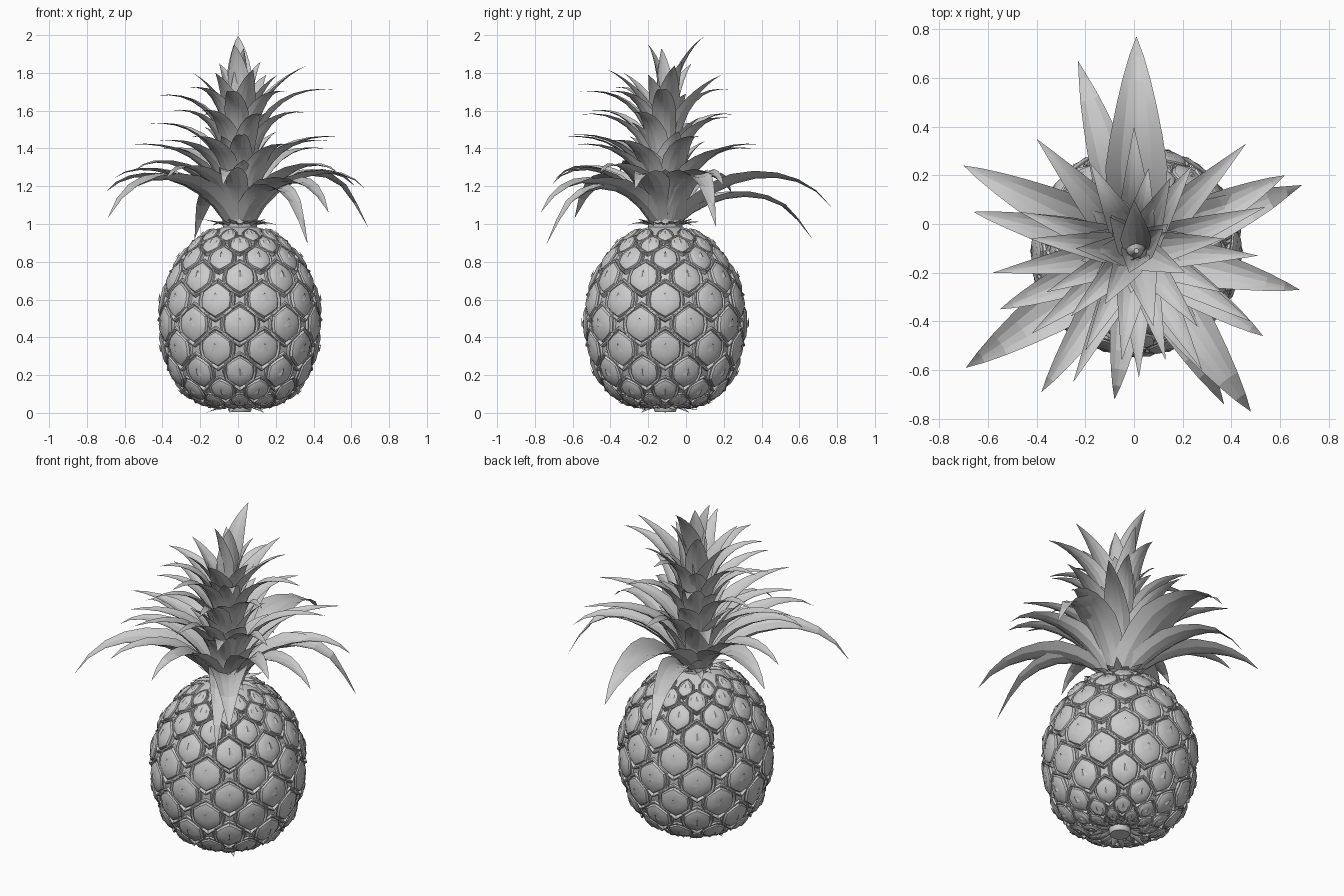
import bpy, bmesh
from math import sin, cos, pi, radians, hypot
from mathutils import Vector

if "Cube" in bpy.data.objects:
    bpy.data.objects.remove(bpy.data.objects["Cube"])

AX, AY = 0.01, -0.11          # fruit axis
PROFILE = [(0.05, 0.05), (0.12, 0.035), (0.2, 0.055), (0.285, 0.11), (0.352, 0.2), (0.393, 0.32),
           (0.415, 0.46), (0.408, 0.58), (0.375, 0.7), (0.315, 0.81), (0.238, 0.9), (0.15, 0.965), (0.05, 0.995)]


def finish(name, bm, angle=40):
    bmesh.ops.recalc_face_normals(bm, faces=bm.faces[:])
    me = bpy.data.meshes.new(name)
    bm.to_mesh(me)
    bm.free()
    ob = bpy.data.objects.new(name, me)
    bpy.context.collection.objects.link(ob)
    bpy.ops.object.select_all(action='DESELECT')
    ob.select_set(True)
    bpy.context.view_layer.objects.active = ob
    bpy.ops.object.shade_smooth_by_angle(angle=radians(angle))
    return ob


def revolve(name, profile, n):
    bm = bmesh.new()
    rings = [[bm.verts.new((AX + r * cos(2 * pi * i / n), AY + r * sin(2 * pi * i / n), z))
              for i in range(n)] for r, z in profile]
    for a, b in zip(rings, rings[1:]):
        for i in range(n):
            j = (i + 1) % n
            bm.faces.new((a[i], a[j], b[j], b[i]))
    bm.faces.new(rings[0])
    bm.faces.new(rings[-1])
    return finish(name, bm)


# Profile as a function of arc length
LEN = [0.0]
for (r0, z0), (r1, z1) in zip(PROFILE, PROFILE[1:]):
    LEN.append(LEN[-1] + hypot(r1 - r0, z1 - z0))


def along(s):
    s = min(max(s, 0), LEN[-1] - 1e-5)
    k = max(i for i in range(len(LEN) - 1) if LEN[i] <= s)
    f = (s - LEN[k]) / (LEN[k + 1] - LEN[k])
    return Vector(PROFILE[k]).lerp(Vector(PROFILE[k + 1]), f)


def skin(theta, s, h):
    p = along(s)
    t = (along(s + 0.04) - along(s - 0.04)).normalized()
    r, z = p.x + t.y * h, p.y - t.x * h
    return Vector((AX + r * cos(theta), AY + r * sin(theta), z))


revolve("fruit_core", PROFILE, 40)
revolve("stem_stub", [(0.055, 0.005), (0.062, 0.015), (0.06, 0.06)], 14)
revolve("crown_core", [(0.09, 0.97), (0.095, 1.1), (0.07, 1.35), (0.04, 1.58), (0.01, 1.68)], 12)

# Fruit eyes: ten per row, alternate rows offset, each a hexagonal pad in a thin pointed rim
HEX = [(0, 1), (-0.48, 0.74), (-0.88, 0.44), (-0.95, 0), (-0.88, -0.44), (-0.48, -0.74),
       (0, -1), (0.48, -0.74), (0.88, -0.44), (0.95, 0), (0.88, 0.44), (0.48, 0.74)]
RINGS = [(1.3, -0.006), (1.2, 0.01), (1.12, 0.012), (1.02, 0.002), (0.93, 0.014), (0.62, 0.023), (0.3, 0.02)]
ROWS = [0.11, 0.18, 0.27, 0.385, 0.515, 0.645, 0.775, 0.90, 1.015, 1.11, 1.185]
bm = bmesh.new()
bract = bmesh.new()
for k, s0 in enumerate(ROWS):
    lo, hi = ROWS[max(k - 1, 0)], ROWS[min(k + 1, len(ROWS) - 1)]
    half_h = 0.74 * (hi - lo) / (2 if 0 < k < len(ROWS) - 1 else 1)
    k_h = min(1, 0.35 + along(s0).x / 0.5)
    for i in range(10):
        th0 = -pi / 2 + (i + 0.5 * ((k + 1) % 2)) * pi / 5
        rings = [[bm.verts.new(skin(th0 + u * sc * 0.215, s0 + v * sc * half_h,
                                    h * k_h + (0.012 if v == -1 and 1.1 < sc < 1.3 else 0)))
                  for u, v in HEX] for sc, h in RINGS]
        for a, b in zip(rings, rings[1:]):
            for j in range(12):
                m = (j + 1) % 12
                bm.faces.new((a[j], a[m], b[m], b[j]))
        c = bm.verts.new(skin(th0, s0, 0.024 * k_h))
        for j in range(12):
            bm.faces.new((rings[-1][j], rings[-1][(j + 1) % 12], c))
        # small pointed bract lying over each eye
        pts = [skin(th0 - 0.06, s0 - 0.1 * half_h, 0.02 * k_h), skin(th0 + 0.06, s0 - 0.1 * half_h, 0.02 * k_h),
               skin(th0, s0 + 0.35 * half_h, 0.03 * k_h), skin(th0, s0 - 0.1 * half_h, 0.028 * k_h)]
        a, b, t, m = [bract.verts.new(p) for p in pts]
        bract.faces.new((a, m, t))
        bract.faces.new((m, b, t))
finish("fruit_eyes", bm, 35)
finish("eye_bracts", bract)


# Leaves: cupped blades swept along a cubic curve
def leaf(bm, tip, z0, z1, z2, width, r0=0.07, f1=0.25, f2=0.68, n=8):
    axis = Vector((AX, AY, 0))
    tip = Vector(tip)
    flat = Vector((tip.x - AX, tip.y - AY, 0))
    R = flat.length
    d = flat.normalized()
    side = Vector((-d.y, d.x, 0))
    up = Vector((0, 0, 1))
    P = [axis + d * r0 + up * z0, axis + d * max(R * f1, r0) + up * z1, axis + d * R * f2 + up * z2, tip]
    prev = None
    for i in range(n + 1):
        t = i / n
        q = 1 - t
        p = P[0] * q**3 + P[1] * 3 * q * q * t + P[2] * 3 * q * t * t + P[3] * t**3
        tan = ((P[1] - P[0]) * q * q + (P[2] - P[1]) * 2 * q * t + (P[3] - P[2]) * t * t).normalized()
        nor = tan.cross(side)
        if nor.dot(up - d) < 0:
            nor = -nor
        w = width * 0.5 * (0.75 + 0.25 * min(t / 0.35, 1)) * (1 if t < 0.35 else 1 - ((t - 0.35) / 0.65)**1.2)
        cup = 0.6 * (1 - 0.7 * t)
        if i == n:
            row = [bm.verts.new(p)]
        else:
            row = [bm.verts.new(p + side * w * u + nor * w * cup * u * u) for u in (-1, -0.5, 0, 0.5, 1)]
        if prev:
            for j in range(4):
                if i == n:
                    bm.faces.new((prev[j], prev[j + 1], row[0]))
                else:
                    bm.faces.new((prev[j], prev[j + 1], row[j + 1], row[j]))
        prev = row


# Long drooping leaves: tip x, y, z, control height, width
DROOP = [(0.01, 0.77, 1.09, 1.34, 0.26), (-0.23, 0.67, 0.92, 1.24, 0.18), (0.69, 0.16, 0.98, 1.38, 0.2),
         (-0.70, 0.24, 1.17, 1.32, 0.2), (-0.69, -0.59, 1.03, 1.34, 0.23), (0.48, -0.77, 1.06, 1.31, 0.22),
         (0.37, -0.74, 0.89, 1.30, 0.17), (0.68, -0.27, 1.18, 1.34, 0.17), (-0.66, 0.05, 1.24, 1.34, 0.15),
         (-0.08, -0.72, 1.2, 1.36, 0.15), (-0.38, -0.69, 1.24, 1.36, 0.15), (0.53, -0.46, 1.27, 1.36, 0.16),
         (-0.55, -0.35, 1.28, 1.38, 0.16), (0.62, 0.2, 1.2, 1.34, 0.18)]
bm = bmesh.new()
for x, y, z, c, w in DROOP:
    leaf(bm, (x, y, z), 1.0, c - 0.08, c + 0.01, w, 0.08, 0.3, 0.78)
finish("drooping_leaves", bm, 15)

# Spreading leaves with near-level tips: tip x, y, z, width
SPREAD = [(0.46, 0.33, 1.40, 0.15), (-0.40, 0.35, 1.40, 0.16), (0.0, 0.40, 1.42, 0.14), (-0.58, -0.2, 1.42, 0.14),
          (0.54, 0.07, 1.46, 0.14), (-0.25, -0.65, 1.46, 0.13), (0.02, -0.63, 1.47, 0.13), (0.48, -0.4, 1.44, 0.14),
          (0.28, -0.6, 1.42, 0.13), (-0.42, -0.45, 1.44, 0.14), (-0.47, 0.05, 1.53, 0.13), (0.36, -0.28, 1.59, 0.13),
          (0.13, -0.56, 1.58, 0.12), (-0.2, -0.52, 1.6, 0.12), (0.24, 0.24, 1.56, 0.13), (-0.18, 0.25, 1.58, 0.13),
          (-0.36, -0.28, 1.6, 0.12), (-0.43, -0.06, 1.68, 0.13), (0.51, -0.13, 1.71, 0.13), (0.06, 0.23, 1.71, 0.13),
          (-0.05, -0.56, 1.7, 0.13), (0.26, -0.42, 1.7, 0.12), (-0.26, -0.38, 1.72, 0.12)]
bm = bmesh.new()
for x, y, z, w in SPREAD:
    leaf(bm, (x, y, z), z - 0.36, z - 0.08, z + 0.02, w, 0.07, 0.24, 0.6)
finish("spreading_leaves", bm, 15)

# Upright leaves at the top of the crown
UPRIGHT = [(0.0, 0.1, 1.995), (-0.02, -0.2, 1.95), (0.03, -0.13, 1.93), (0.37, -0.06, 1.84), (-0.24, -0.1, 1.8),
           (0.21, -0.2, 1.79), (0.08, -0.42, 1.82), (-0.1, 0.03, 1.85), (0.15, 0.19, 1.79), (-0.12, -0.33, 1.8),
           (0.12, -0.02, 1.86)]
bm = bmesh.new()
for x, y, z in UPRIGHT:
    leaf(bm, (x, y, z), z - 0.38, z - 0.2, z - 0.06, 0.13, 0.03, 0.3, 0.6)
# Short sheathing leaves wrapped around the crown column
for i in range(18):
    a, z = i * 2.4, 1.22 + i * 0.025
    r = 0.25 - i * 0.005
    leaf(bm, (AX + r * cos(a), AY + r * sin(a), z + 0.07), z - 0.22, z - 0.06, z + 0.03, 0.17 - i * 0.002, 0.09 - i * 0.003, 0.4, 0.65)
finish("upright_leaves", bm, 15)

# Small dry leaflets ringing the top and the bottom of the fruit
for name, z0, z1, r1 in (("top_leaflets", 0.975, 1.01, 0.2), ("bottom_leaflets", 0.04, 0.018, 0.18)):
    bm = bmesh.new()
    for i in range(16):
        a = i * pi / 8
        r = r1 - 0.04 * (i % 2)
        tip = (AX + r * cos(a), AY + r * sin(a), z1 + (0.018 if z1 > 0.5 else -0.018) * (i % 3 - 1))
        leaf(bm, tip, z0, z1, z1, 0.05, 0.06, 0.5, 0.8, 4)
    finish(name, bm)
